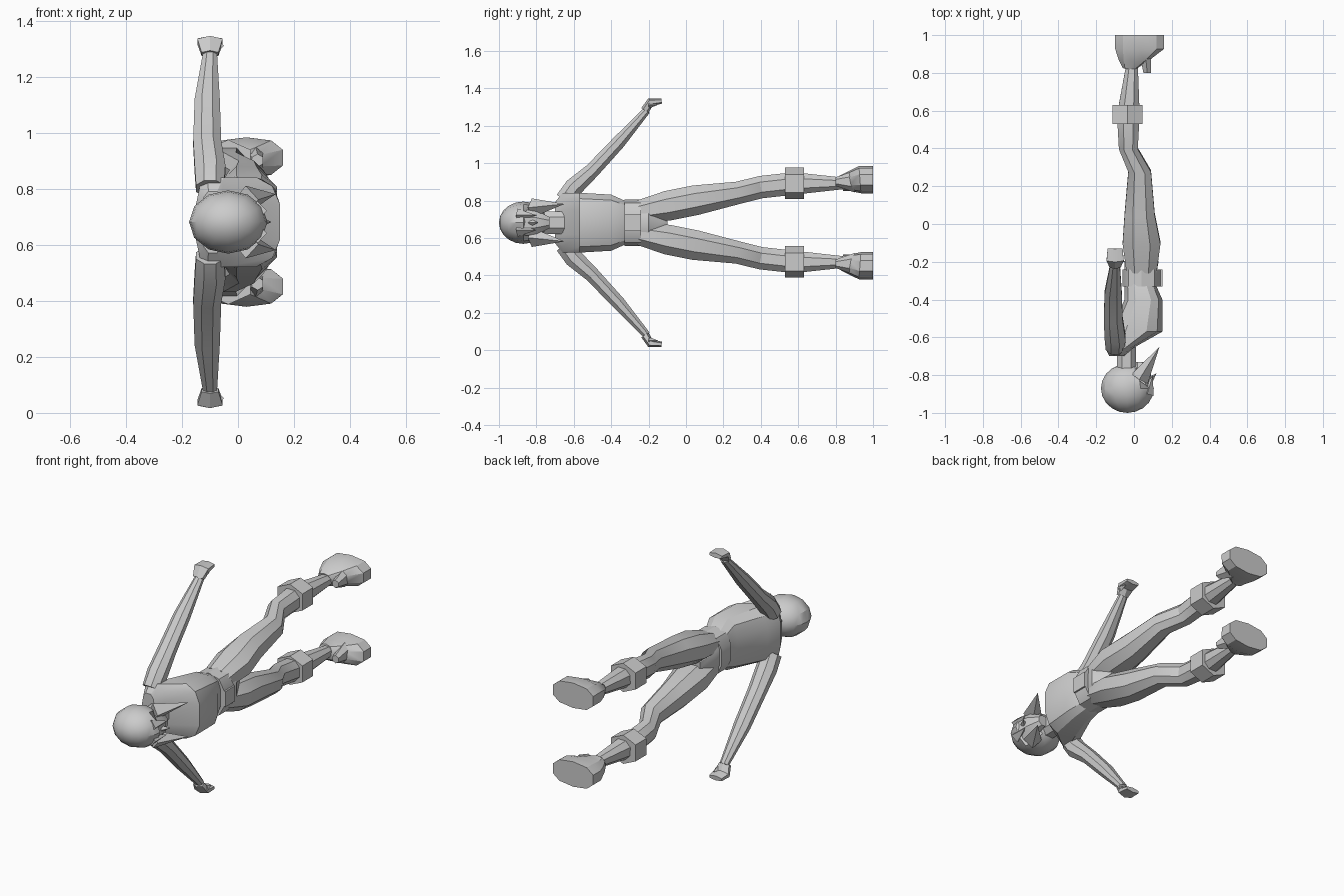
import bpy
import bmesh
from math import cos, sin, pi, radians, copysign
from mathutils import Matrix, Vector

MIDDLE = 0.682  # height of the body's mirror plane; parts are built around it

default_cube = bpy.data.objects.get("Cube")
if default_cube:
    bpy.data.objects.remove(default_cube, do_unlink=True)

grey = bpy.data.materials.new("plain grey")
grey.use_nodes = True
tone = (0.6, 0.6, 0.6, 1)
grey.diffuse_color = tone
grey.node_tree.nodes["Principled BSDF"].inputs["Base Color"].default_value = tone


def finish(name, bm, paired=False):
    """Turn the bmesh into a shaded object, mirrored across the body if paired."""
    bmesh.ops.recalc_face_normals(bm, faces=bm.faces)
    mesh = bpy.data.meshes.new(name)
    bm.to_mesh(mesh)
    bm.free()
    mesh.materials.append(grey)
    part = bpy.data.objects.new(name, mesh)
    part.location.z = MIDDLE
    bpy.context.collection.objects.link(part)
    bpy.ops.object.select_all(action='DESELECT')
    part.select_set(True)
    bpy.context.view_layer.objects.active = part
    bpy.ops.object.shade_smooth_by_angle(angle=radians(30))
    if paired:
        mirror = part.modifiers.new("other side", 'MIRROR')
        mirror.use_axis = (False, False, True)
        mirror.use_mirror_merge = False


def loft(name, rings, sides=8, boxiness=1.0, paired=False):
    """Skin rings of (along y, centre x, half depth, half width, sideways offset)."""
    bm = bmesh.new()
    centres = [Vector((x, along, offset)) for along, x, depth, width, offset in rings]
    corner = cos(pi / sides) ** boxiness
    last = len(rings) - 1
    loops = []
    for i, (along, x, depth, width, offset) in enumerate(rings):
        step = centres[min(i + 1, last)] - centres[max(i - 1, 0)]
        across = Vector((0, -step.z, step.y)).normalized()
        loop = []
        for k in range(sides):
            angle = 2 * pi * (k + 0.5) / sides
            front, out = (copysign(abs(t) ** boxiness, t) / corner
                          for t in (cos(angle), sin(angle)))
            place = centres[i] + Vector((front * depth, 0, 0)) + across * out * width
            loop.append(bm.verts.new(place))
        loops.append(loop)
    for low, high in zip(loops, loops[1:]):
        for k in range(sides):
            following = (k + 1) % sides
            bm.faces.new((low[k], low[following], high[following], high[k]))
    bm.faces.new(loops[0])
    bm.faces.new(loops[-1])
    finish(name, bm, paired)


def band(name, start, end, x, depth, width, offset=0, sides=8, paired=False):
    """Straight sleeve running along the body."""
    shape = (x, depth, width, offset)
    loft(name, [(start, *shape), (end, *shape)], sides, 0.8, paired)


def spike(name, base, tip, radius, paired=False):
    """Four sided point from base to tip."""
    bm = bmesh.new()
    base, tip = Vector(base), Vector(tip)
    reach = tip - base
    turn = reach.to_track_quat('Z', 'Y').to_matrix().to_4x4()
    bmesh.ops.create_cone(bm, cap_ends=True, segments=4, radius1=radius, radius2=0,
                          depth=reach.length,
                          matrix=Matrix.Translation((base + tip) / 2) @ turn)
    finish(name, bm, paired)


# Torso, hips and belt
loft("torso", [(-.7, -.09, .04, .11, 0), (-.66, -.08, .07, .16, 0),
               (-.57, .01, .14, .16, 0), (-.4, .05, .1, .15, 0),
               (-.31, .03, .08, .11, 0)], sides=12, boxiness=0.7)
loft("pelvis", [(-.31, .03, .08, .11, 0), (-.2, .04, .09, .11, 0),
                (-.1, .03, .05, .04, 0)], sides=10, boxiness=0.8)
band("neck", -.8, -.65, x=-.04, depth=.05, width=.06)
band("belt", -.33, -.24, x=.04, depth=.1, width=.12, sides=10)
band("buckle", -.33, -.24, x=.13, depth=.02, width=.045, sides=4)

# Cap: a ball whose front is pressed in below the brim to open it for the face
cap = bmesh.new()
bmesh.ops.create_uvsphere(cap, u_segments=12, v_segments=10, radius=1)
bmesh.ops.rotate(cap, verts=cap.verts, matrix=Matrix.Rotation(pi / 2, 3, 'X'))
for vert in cap.verts:
    vert.co = vert.co * Vector((.14, .13, .113)) + Vector((-.035, -.87, 0))
    if vert.co.y > -.86:
        vert.co.x = min(vert.co.x, .03)
finish("cap", cap)

# Face and hair
loft("face", [(-.89, .04, .05, .07, 0), (-.8, .04, .05, .065, 0),
              (-.73, .03, .03, .03, 0)])
spike("nose", (.08, -.83, 0), (.12, -.79, 0), radius=.02)
spike("hair_lock", (.03, -.82, .08), (.135, -.65, .1), radius=.05, paired=True)
spike("fringe", (.07, -.9, .04), (.1, -.8, .04), radius=.035, paired=True)

# Arms and hands
loft("arm", [(-.65, -.1, .05, .05, .12), (-.6, -.1, .055, .05, .19),
             (-.5, -.11, .05, .04, .28), (-.36, -.11, .045, .036, .43),
             (-.21, -.1, .025, .02, .6)], paired=True)
loft("hand", [(-.22, -.1, .03, .02, .6), (-.19, -.1, .045, .02, .645),
              (-.13, -.1, .04, .012, .65)], sides=6, paired=True)
spike("thumb", (-.07, -.2, .63), (-.07, -.15, .63), radius=.02, paired=True)

# Legs, knee bands and boots
loft("leg", [(-.25, .04, .08, .06, .06), (-.1, .04, .1, .08, .09),
             (.05, .03, .08, .08, .12), (.28, .03, .06, .06, .16),
             (.4, -.03, .05, .06, .19), (.58, -.03, .06, .06, .21),
             (.85, -.01, .03, .03, .21)], boxiness=0.9, paired=True)
band("knee_band", .53, .63, x=-.035, depth=.08, width=.075, offset=.21, sides=6, paired=True)
loft("boot", [(.83, -.02, .04, .04, .21), (.87, 0, .08, .05, .22),
              (.93, .03, .13, .07, .23), (1, .03, .13, .07, .23)],
     sides=10, boxiness=0.8, paired=True)
loft("boot_tongue", [(.8, .07, .02, .02, .22), (.9, .06, .03, .05, .22)],
     sides=6, paired=True)
